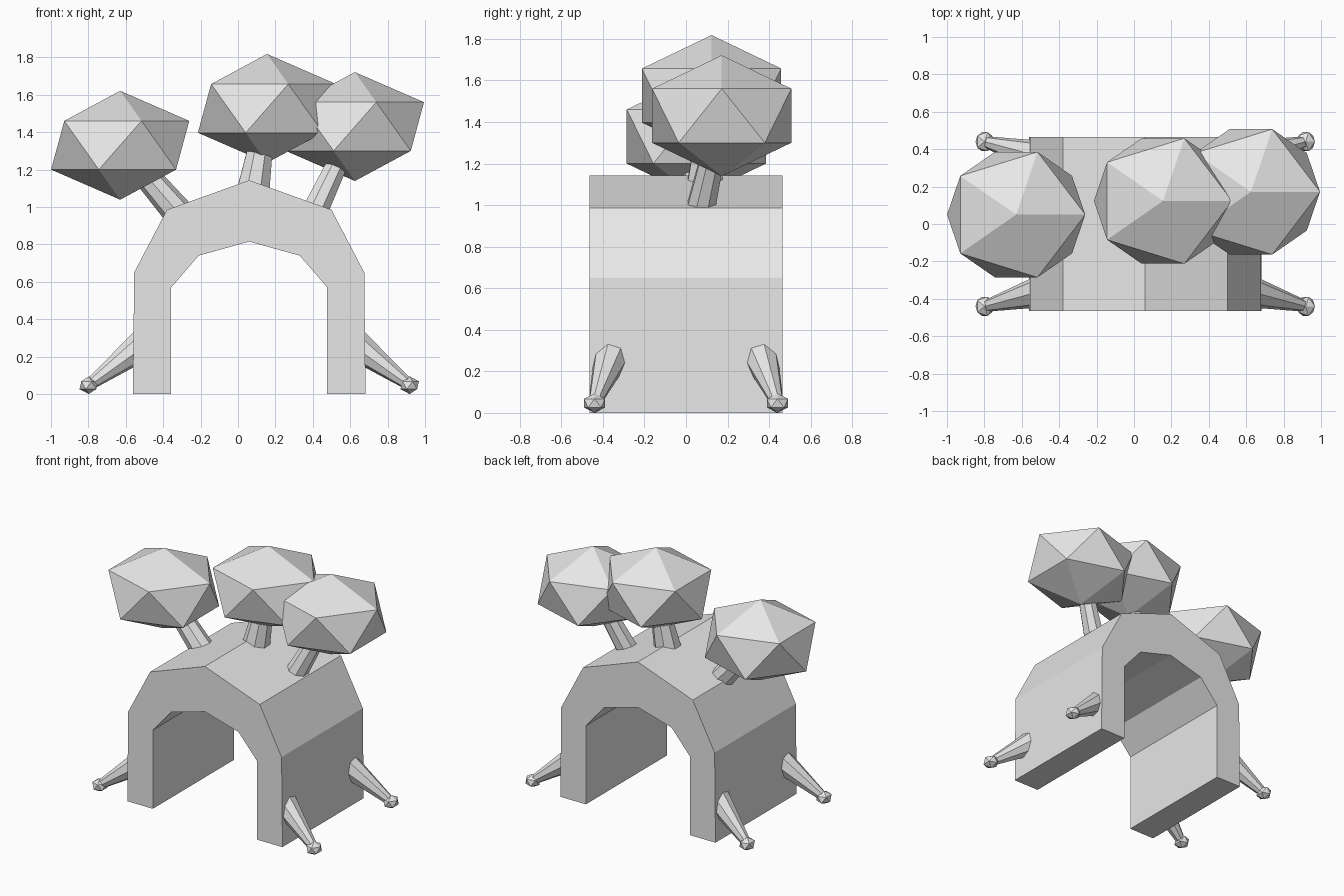
import bpy
import bmesh
from mathutils import Vector, Matrix

if "Cube" in bpy.data.objects:
    bpy.data.objects.remove(bpy.data.objects["Cube"])

# Single plain grey material
grey = bpy.data.materials.new("light_grey")
grey.use_nodes = True
colour = (0.8, 0.8, 0.8, 1)
grey.diffuse_color = colour
grey.node_tree.nodes["Principled BSDF"].inputs["Base Color"].default_value = colour


def add_object(name, bm):
    bmesh.ops.recalc_face_normals(bm, faces=bm.faces)
    mesh = bpy.data.meshes.new(name)
    bm.to_mesh(mesh)
    bm.free()
    mesh.materials.append(grey)
    obj = bpy.data.objects.new(name, mesh)
    bpy.context.collection.objects.link(obj)
    return obj


def tapered_rod(name, start, end, r_start, r_end, sides=8):
    start, end = Vector(start), Vector(end)
    axis = end - start
    turn = axis.to_track_quat("Z", "Y").to_matrix().to_4x4()
    bm = bmesh.new()
    bmesh.ops.create_cone(bm, cap_ends=True, segments=sides, radius1=r_start,
                          radius2=r_end, depth=axis.length,
                          matrix=Matrix.Translation((start + end) / 2) @ turn)
    return add_object(name, bm)


def faceted_ball(name, centre, size):
    bm = bmesh.new()
    bmesh.ops.create_icosphere(bm, subdivisions=1, radius=1)
    bmesh.ops.scale(bm, vec=size, verts=bm.verts)
    bmesh.ops.translate(bm, vec=centre, verts=bm.verts)
    return add_object(name, bm)


# Arch: half profile mirrored about its centre line, then extruded in depth
MID = 0.06
HALF_DEPTH = 0.465
outer = [(0.622, 0), (0.615, 0.65), (0.44, 0.985)]
inner = [(0.27, 0.74), (0.417, 0.57), (0.417, 0)]
profile = ([(-x, z) for x, z in outer] + [(0, 1.143)] + outer[::-1]
           + inner[::-1] + [(0, 0.815)] + [(-x, z) for x, z in inner])
bm = bmesh.new()
face = bm.faces.new([bm.verts.new((MID + x, -HALF_DEPTH, z)) for x, z in profile])
result = bmesh.ops.extrude_face_region(bm, geom=[face])
moved = [v for v in result["geom"] if isinstance(v, bmesh.types.BMVert)]
bmesh.ops.translate(bm, vec=(0, 2 * HALF_DEPTH, 0), verts=moved)
add_object("arch_body", bm)

# Stalks with faceted heads
heads = [
    ("right", (-0.63, 0.05, 1.33), (-0.26, 0.05, 0.90), 0.085, 0.06),
    ("middle", (0.155, 0.123, 1.527), (0.07, 0.085, 1.02), 0.10, 0.05),
    ("left", (0.625, 0.172, 1.43), (0.37, 0.05, 0.89), 0.078, 0.05),
]
for side, centre, root, r_root, r_top in heads:
    faceted_ball(side + "_head", centre, (0.413, 0.394, 0.291))
    tapered_rod(side + "_stalk", root, centre, r_root, r_top)

# Four splayed legs with small faceted feet
for side, sx in (("left", 1), ("right", -1)):
    for end, sy in (("front", -1), ("back", 1)):
        foot = (MID + sx * 0.858, sy * 0.44, 0.047)
        hip = (MID + sx * 0.54, sy * 0.355, 0.285)
        tapered_rod(f"{end}_{side}_leg", hip, foot, 0.09, 0.03)
        faceted_ball(f"{end}_{side}_foot", foot, (0.055, 0.06, 0.047))
